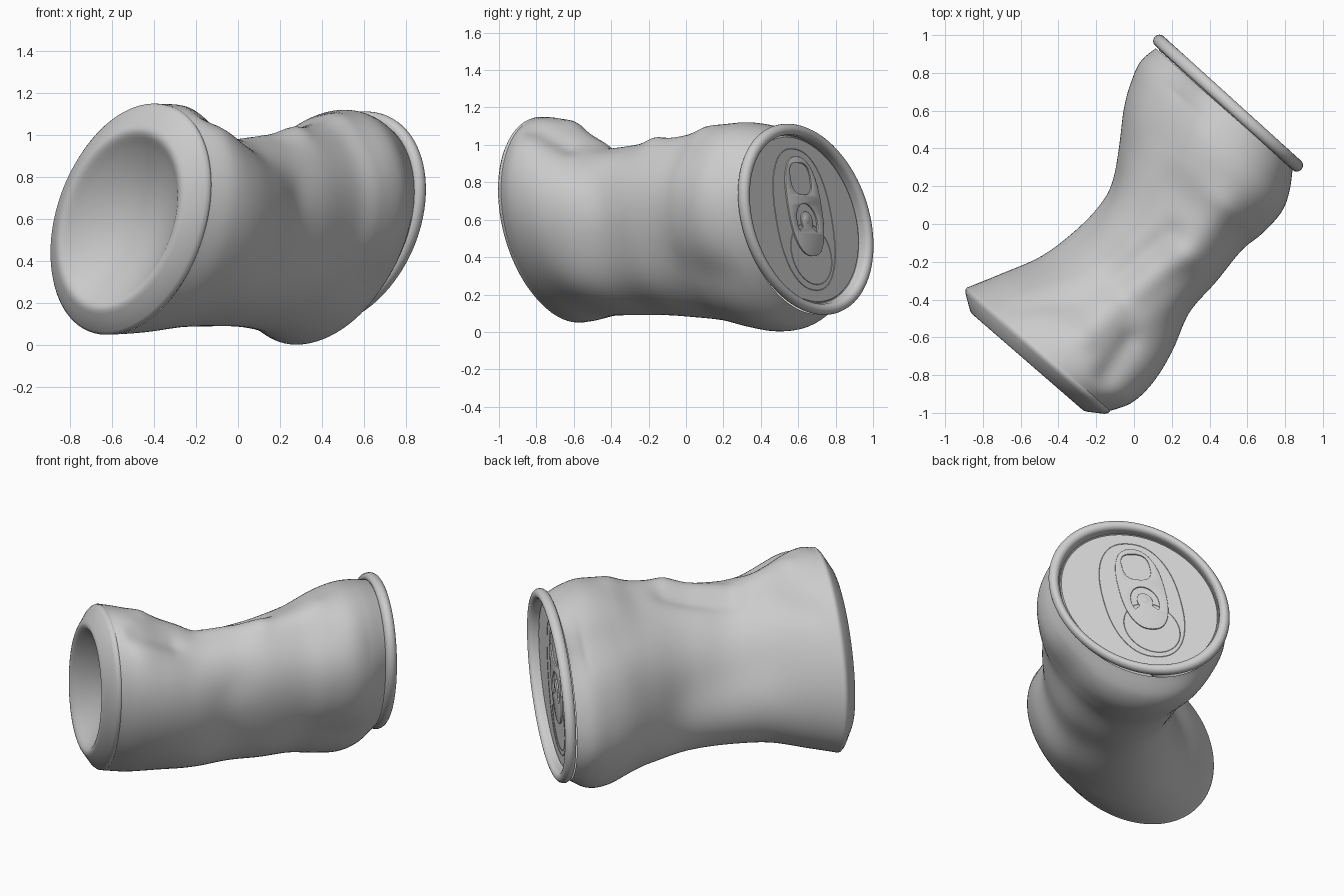
import bpy, bmesh, math
from mathutils import Vector, Matrix

if "Cube" in bpy.data.objects:
    bpy.data.objects.remove(bpy.data.objects["Cube"])

SEG = 96


def frame(center, side, normal, hs, hz, k):
    """Sheared disc frame: unit circle -> squashed oval standing upright."""
    s, n = Vector(side).normalized() * hs, Vector(normal).normalized()
    u = s + Vector((0, 0, k * hz))
    v = Vector((0, 0, math.sqrt(1 - k * k) * hz))
    m = Matrix((u, v, n)).transposed().to_4x4()
    m.translation = center
    return m


def finish(name, bm, angle=40):
    bmesh.ops.recalc_face_normals(bm, faces=bm.faces)
    me = bpy.data.meshes.new(name)
    bm.to_mesh(me)
    bm.free()
    ob = bpy.data.objects.new(name, me)
    bpy.context.collection.objects.link(ob)
    bpy.ops.object.select_all(action='DESELECT')
    bpy.context.view_layer.objects.active = ob
    ob.select_set(True)
    bpy.ops.object.shade_smooth_by_angle(angle=math.radians(angle))
    return ob


def skin(bm, rings):
    vs = [[bm.verts.new(p) for p in r] for r in rings]
    for a, b in zip(vs, vs[1:]):
        for i in range(len(a)):
            j = (i + 1) % len(a)
            bm.faces.new((a[i], a[j], b[j], b[i]))
    return vs


def lathe(name, m, profile, angle=40):
    bm = bmesh.new()
    rings = [[m @ Vector((r * math.cos(t), r * math.sin(t), o))
              for t in (2 * math.pi * i / SEG for i in range(SEG))] for r, o in profile]
    vs = skin(bm, rings)
    bm.faces.new(vs[-1])
    return finish(name, bm, angle)


def spline(vals, f):
    """Catmull-Rom through rows of numbers."""
    i = min(int(f), len(vals) - 2)
    t = f - i
    a, b, c, d = (vals[max(0, min(len(vals) - 1, i + j))] for j in (-1, 0, 1, 2))
    return [0.5 * (2 * q + (r - p) * t + (2 * p - 5 * q + 4 * r - s) * t * t
            + (3 * q - p - 3 * r + s) * t ** 3) for p, q, r, s in zip(a, b, c, d)]


def flat(name, m, loops, extrude, bevel, filled=True):
    """Plate with holes, or a raised bead, from closed 2D outlines."""
    cu = bpy.data.curves.new(name, 'CURVE')
    cu.dimensions = '2D' if filled else '3D'
    if filled:
        cu.fill_mode = 'BOTH'
    cu.extrude, cu.bevel_depth, cu.bevel_resolution = extrude, bevel, 2
    for pts in loops:
        sp = cu.splines.new('POLY')
        sp.points.add(len(pts) - 1)
        for p, (x, y) in zip(sp.points, pts):
            p.co = (x, y, 0, 1)
        sp.use_cyclic_u = True
    tmp = bpy.data.objects.new(name + "_curve", cu)
    bpy.context.collection.objects.link(tmp)
    dg = bpy.context.evaluated_depsgraph_get()
    me = bpy.data.meshes.new_from_object(tmp.evaluated_get(dg))
    bpy.data.objects.remove(tmp)
    bm = bmesh.new()
    bm.from_mesh(me)
    bmesh.ops.remove_doubles(bm, verts=bm.verts, dist=1e-5)
    bm.transform(m)
    return finish(name, bm)


def oval(cx, cy, rx, ry, power=2.0, n=48):
    out = []
    for i in range(n):
        c, s = math.cos(2 * math.pi * i / n), math.sin(2 * math.pi * i / n)
        out.append((cx + rx * math.copysign(abs(c) ** (2 / power), c),
                    cy + ry * math.copysign(abs(s) ** (2 / power), s)))
    return out


# Crushed body: left x,y / right x,y / lowest z / highest z, from base to lid
stations = [
    (-.88, -.335, -.13, -.99, .05, 1.15),
    (-.72, -.27, -.01, -.945, .06, 1.135),
    (-.50, -.17, .10, -.84, .085, 1.045),
    (-.33, -.04, .20, -.68, .09, .975),
    (-.20, .10, .30, -.47, .09, .98),
    (-.13, .23, .44, -.30, .08, 1.0),
    (-.085, .42, .57, -.14, .06, 1.03),
    (-.055, .62, .68, -.05, .02, 1.09),
    (-.02, .75, .78, .06, 0, 1.12),
    (.03, .86, .825, .17, .02, 1.11),
    (.115, .93, .84, .29, .095, 1.08),
]
# Creases: start, end, width, depth (negative = ridge)
creases = [
    ((-.12, -.28, .97), (.2, -.06, .97), .07, .03),
    ((.02, -.34, .98), (.25, -.15, .98), .07, -.02),
    ((.06, -.66, 1.0), (.22, -.45, .75), .13, .02),
    ((-.13, -.80, 1.1), (-.02, -.64, 1.03), .08, .035),
    ((-.25, -.56, 1.12), (-.12, -.43, 1.05), .09, -.05),
    ((-.65, -.38, 1.0), (-.3, -.38, 1.0), .08, .025),
    ((.58, .08, .9), (.70, .25, .85), .13, .03),
    ((.28, -.14, .97), (.45, .1, 1.03), .11, -.035),
    ((-.42, -.08, .65), (-.15, .2, .5), .2, .03),
    # upper left and lower left shoulders near the lid pulled in
    ((.1, .5, 1.0), (.25, .75, 1.0), .17, .045),
    ((.06, .5, .18), (.12, .75, .2), .17, .04),
    # lower right: fuller waist, slimmer lid end
    ((.15, -.6, .2), (.38, -.25, .2), .2, -.03),
    ((.66, .02, .25), (.7, .12, .25), .16, .03),
]
K = -.29
rings = []
N = 80
for j in range(N + 1):
    lx, ly, rx, ry, z0, z1 = spline(stations, j / N * (len(stations) - 1))
    c = Vector(((lx + rx) / 2, (ly + ry) / 2, (z0 + z1) / 2))
    side = Vector(((lx - rx) / 2, (ly - ry) / 2, 0))
    m = frame(c, side, side.cross(Vector((0, 0, 1))), side.length, (z1 - z0) / 2, K)
    fade = min(1, j / 6, (N - j) / 8)
    ring = []
    for i in range(SEG):
        t = 2 * math.pi * i / SEG
        p = m @ Vector((math.cos(t), math.sin(t), 0))
        d = 0
        for a, b, w, depth in creases:
            a, b = Vector(a), Vector(b)
            f = max(0, min(1, (p - a).dot(b - a) / (b - a).length_squared))
            d += depth * math.exp(-((p - a.lerp(b, f)).length / w) ** 2)
        ring.append(p - (p - c).normalized() * d * fade)
    rings.append(ring)
bm = bmesh.new()
skin(bm, rings)
finish("crushed_body", bm, 60)

# Domed base with chine, soft standing ring and concave dome
base = frame((-.505, -.663, .6), (-.755, .655, 0), (-.655, -.755, 0), .5, .55, -.3)
dome = [(r, .07 - .14 * (1 - (r / .7) ** 2)) for r in (.67, .6, .5, .4, .3, .2, .1, .02)]
lathe("domed_base", base, [(.985, -.012), (1.0, 0), (1.0, .014), (.975, .03), (.88, .062),
                           (.82, .082), (.79, .089), (.765, .09), (.74, .086),
                           (.71, .076)] + dome, 60)

# Lid: thin rolled seam, narrow countersink groove and wide panel
lid = frame((.498, .64, .602), (-.74, .67, 0), (.67, .74, 0), .523, .511, -.28)
seam = [(.942 + .058 * math.cos(a), .033 * math.sin(a))
        for a in (math.radians(-150 + 20 * i) for i in range(17))]
lathe("lid", lid, seam + [(.885, -.02), (.882, -.035), (.875, -.038), (.868, -.033),
                          (.86, -.026), (.4, -.026), (.02, -.026)])

# Pull tab, rivet and mouth score on the lid
top = lid @ Matrix.Rotation(math.radians(13), 4, 'Z')
ring_arc = [math.radians(-35 + 10 * i) for i in range(26)]
arch = [(r * math.cos(a), r * 1.2 * math.sin(a) - .16)
        for r, arc in ((.16, ring_arc), (.085, ring_arc[::-1])) for a in arc]
tab = top @ Matrix.Translation((.06, .14, -.022))
flat("pull_tab", tab, [oval(0, 0, .26, .52, 2.4), oval(0, .29, .16, .17, 2.8), arch], .002, .003)
lathe("tab_rivet", tab @ Matrix.Translation((0, -.14, 0)),
      [(.05, -.01), (.05, .003), (.04, .007), (.01, .008)])
flat("mouth_score", top @ Matrix.Translation((.06, -.36, -.028)),
     [oval(0, 0, .31, .32)], 0, .004, False)
flat("panel_bead", top @ Matrix.Translation((.03, 0, -.028)),
     [oval(0, 0, .44, .74, 2.3, 64)], 0, .004, False)
